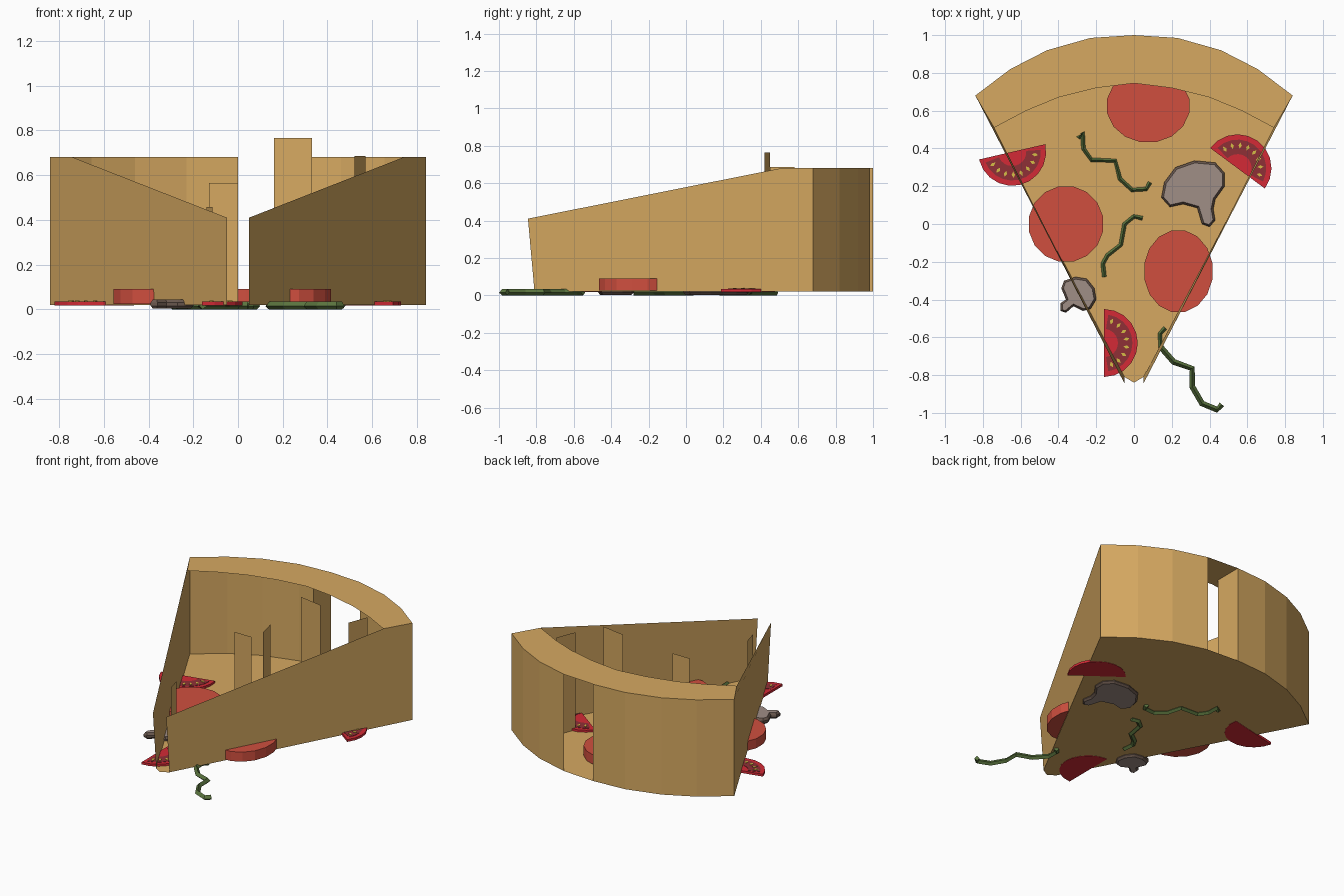
import bpy, math
from math import cos, sin, pi, radians

if "Cube" in bpy.data.objects:
    bpy.data.objects.remove(bpy.data.objects["Cube"])


def mat(name, r, g, b):
    m = bpy.data.materials.new(name)
    lin = [(c / 255 / 12.92) if c < 11 else ((c / 255 + 0.055) / 1.055) ** 2.4 for c in (r, g, b)]
    m.diffuse_color = (*lin, 1)
    m.use_nodes = True
    m.node_tree.nodes["Principled BSDF"].inputs["Base Color"].default_value = m.diffuse_color
    return m


DOUGH = mat("dough_tan", 214, 169, 97)
PEPPERONI = mat("pepperoni_red", 208, 79, 63)
TOMATO = mat("tomato_red", 212, 42, 54)
FLESH = mat("tomato_dark_red", 142, 48, 54)
SEED = mat("seed_yellow", 214, 190, 70)
CAP = mat("mushroom_grey", 160, 142, 134)
GILL = mat("mushroom_brown", 106, 88, 78)
GREEN = mat("pepper_green", 90, 116, 62)


def mesh(name, verts, faces, mats, idx=None):
    me = bpy.data.meshes.new(name)
    me.from_pydata(verts, [], faces)
    for m in mats:
        me.materials.append(m)
    if idx:
        for p, i in zip(me.polygons, idx):
            p.material_index = i
    ob = bpy.data.objects.new(name, me)
    bpy.context.collection.objects.link(ob)
    return ob


def ccw(pts):
    area = sum(a[0] * b[1] - b[0] * a[1] for a, b in zip(pts, pts[1:] + pts[:1]))
    return pts if area > 0 else pts[::-1]


def prism(name, pts, z0, z1, m):
    pts = ccw(pts)
    n = len(pts)
    v = [(x, y, z) for z in (z0, z1) for x, y in pts]
    f = [list(range(n))[::-1], list(range(n, 2 * n))]
    f += [(i, (i + 1) % n, n + (i + 1) % n, n + i) for i in range(n)]
    return mesh(name, v, f, [m])


# Slice outline: right half of each arc, mirrored
FLOOR, TOP = 0.02, 0.68
half_out = [(0.84, 0.68), (0.655, 0.82), (0.46, 0.92), (0.23, 0.985)]
half_in = [(0.74, 0.51), (0.57, 0.60), (0.40, 0.67), (0.20, 0.72)]
outer = half_out + [(0, 1.0)] + [(-x, y) for x, y in half_out[::-1]]
inner = half_in + [(0, 0.745)] + [(-x, y) for x, y in half_in[::-1]]
n = len(outer)

# Base sheet
base = outer + [(-0.05, -0.81), (0, -0.84), (0.05, -0.81)]
mesh("slice_base", [(x, y, FLOOR) for x, y in base], [list(range(len(base)))], [DOUGH])

# Crust top ring
mesh("crust_top", [(x, y, TOP) for x, y in outer + inner],
     [(i, i + 1, n + i + 1, n + i) for i in range(n - 1)], [DOUGH])

# Crust outer wall with one open panel (just right of the middle)
mesh("crust_wall", [(x, y, z) for z in (FLOOR, TOP) for x, y in outer],
     [(i, i + 1, n + i + 1, n + i) for i in range(n - 1) if i != 3], [DOUGH])

# Sloping side walls
for s, side in ((1, "right"), (-1, "left")):
    v = [(0.84, 0.68, FLOOR), (0.84, 0.68, TOP), (0.74, 0.51, TOP),
         (0.05, -0.845, 0.41), (0.05, -0.81, FLOOR)]
    f = [0, 1, 2, 3, 4]
    mesh("side_wall_" + side, [(s * x, y, z) for x, y, z in v], [f if s > 0 else f[::-1]], [DOUGH])

# Thin upright flaps inside the slice: two ground points and a height
flaps = [((-0.13, 0.146), (0, 0.146), 0.565), ((-0.145, 0.475), (-0.175, 0.60), 0.43),
         ((0.16, 0.45), (0.33, 0.42), 0.765), ((0.52, 0.45), (0.57, 0.58), 0.685),
         ((-0.115, -0.56), (-0.14, -0.465), 0.457), ((0, 0.81), (0, 1.0), TOP)]
for i, (a, b, h) in enumerate(flaps):
    mesh(f"flap_{i + 1}", [(*a, FLOOR), (*b, FLOOR), (*b, h), (*a, h)], [(0, 1, 2, 3)], [DOUGH])

# Pepperoni discs
for i, (cx, cy, rx, ry) in enumerate([(0.075, 0.625, 0.222, 0.195), (-0.36, 0, 0.2, 0.203),
                                      (0.235, -0.25, 0.184, 0.22)]):
    pts = [(cx + rx * cos(2 * pi * k / 16 + 0.2), cy + ry * sin(2 * pi * k / 16 + 0.2)) for k in range(16)]
    prism(f"pepperoni_{i + 1}", pts, 0.025, 0.09, PEPPERONI)


def polar(c, r, a):
    return (c[0] + r * cos(a), c[1] + r * sin(a))


# Tomato half slices: skin, dark crescent, seeds
for i, (c, face) in enumerate([((-0.645, 0.382), -77), ((0.548, 0.295), 53.5), ((-0.16, -0.63), 0)]):
    d = radians(face)
    arc = [d - pi / 2 + pi * k / 10 for k in range(11)]
    prism(f"tomato_{i + 1}", [polar(c, 0.18, a) for a in arc], 0.018, 0.034, TOMATO)
    mid = [d + (a - d) * 0.9 for a in arc]
    prism(f"tomato_flesh_{i + 1}", [polar(c, 0.152, a) for a in mid]
          + [polar(c, 0.075, a) for a in mid[::-1]], 0.033, 0.036, FLESH)
    for k in range(8):
        a = d + radians(-70 + 20 * k)
        prism(f"tomato_seed_{i + 1}_{k + 1}",
              [polar(c, 0.105, a), polar(c, 0.122, a + 0.075), polar(c, 0.138, a),
               polar(c, 0.122, a - 0.075)], 0.035, 0.039, SEED)

# Mushroom slices: brown rim between two inset grey faces
shrooms = [
    [(0.145, 0.14), (0.16, 0.22), (0.22, 0.30), (0.32, 0.335), (0.43, 0.325), (0.48, 0.27), (0.48, 0.20),
     (0.43, 0.13), (0.42, 0.08), (0.43, 0.02), (0.40, -0.015), (0.36, 0.0), (0.335, 0.085),
     (0.26, 0.105), (0.19, 0.09)],
    [(-0.385, -0.34), (-0.37, -0.30), (-0.31, -0.28), (-0.25, -0.29), (-0.21, -0.34), (-0.20, -0.40),
     (-0.23, -0.45), (-0.27, -0.46), (-0.32, -0.435), (-0.36, -0.47), (-0.39, -0.46), (-0.39, -0.42),
     (-0.36, -0.40)]]


def inset(pts, d):
    out = []
    for i, p in enumerate(pts):
        a, b = pts[i - 1], pts[(i + 1) % len(pts)]
        tx, ty = b[0] - a[0], b[1] - a[1]
        l = math.hypot(tx, ty)
        out.append((p[0] - ty / l * d, p[1] + tx / l * d))
    return out


for i, pts in enumerate(shrooms):
    pts = ccw(pts)
    m = len(pts)
    small = inset(pts, 0.012)
    v = [(x, y, z) for ring, z in ((small, 0.003), (pts, 0.015), (pts, 0.03), (small, 0.045)) for x, y in ring]
    f = [list(range(m))[::-1], list(range(3 * m, 4 * m))]
    for r in range(3):
        f += [(r * m + k, r * m + (k + 1) % m, (r + 1) * m + (k + 1) % m, (r + 1) * m + k) for k in range(m)]
    mesh(f"mushroom_{i + 1}", v, f, [CAP, GILL], [0, 0] + [1] * (3 * m))

# Wavy green pepper strips: four-sided tubes along a path
strips = [
    [(-0.295, 0.455), (-0.272, 0.485), (-0.268, 0.40), (-0.225, 0.34), (-0.10, 0.335), (-0.075, 0.24),
     (-0.01, 0.18), (0.065, 0.185), (0.085, 0.22)],
    [(0.045, 0.03), (0.0, 0.04), (-0.05, 0.0), (-0.07, -0.11), (-0.14, -0.165), (-0.165, -0.21),
     (-0.157, -0.28)],
    [(0.165, -0.55), (0.138, -0.58), (0.14, -0.65), (0.21, -0.73), (0.308, -0.765), (0.308, -0.86),
     (0.36, -0.95), (0.44, -0.983), (0.465, -0.955)]]
for i, pts in enumerate(strips):
    w, m = 0.016, len(pts)
    v, f = [], []
    for k, p in enumerate(pts):
        a, b = pts[max(k - 1, 0)], pts[min(k + 1, m - 1)]
        l = math.hypot(b[0] - a[0], b[1] - a[1])
        nx, ny = -(b[1] - a[1]) / l * w, (b[0] - a[0]) / l * w
        v += [(p[0] + nx, p[1] + ny, 0.014), (p[0], p[1], 0.0),
              (p[0] - nx, p[1] - ny, 0.014), (p[0], p[1], 0.034)]
    for k in range(m - 1):
        f += [(4 * k + j, 4 * k + (j + 1) % 4, 4 * k + 4 + (j + 1) % 4, 4 * k + 4 + j) for j in range(4)]
    f += [(3, 2, 1, 0), tuple(4 * m - 4 + j for j in range(4))]
    mesh(f"pepper_strip_{i + 1}", v, f, [GREEN])
